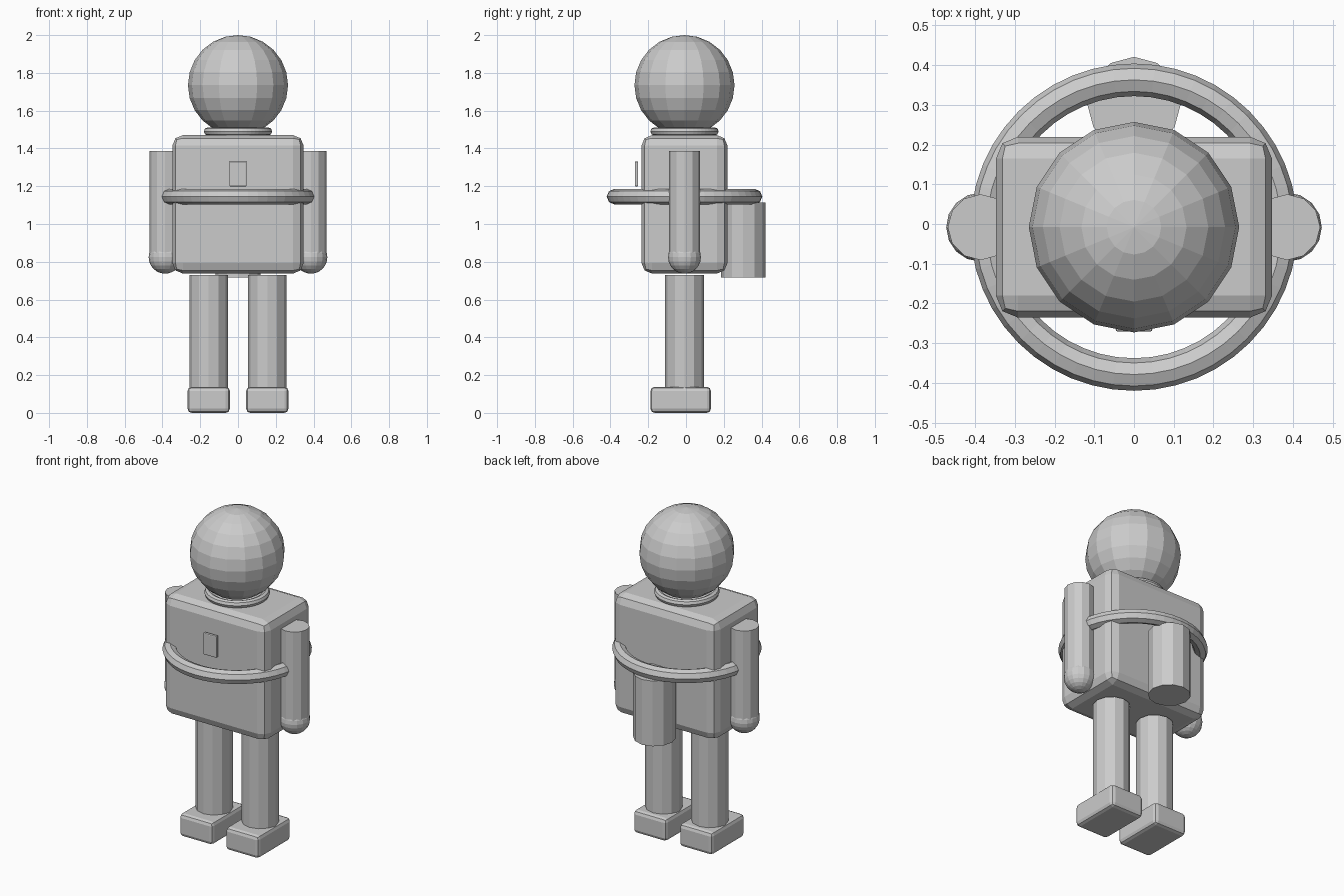
import bpy, math

if "Cube" in bpy.data.objects:
    bpy.data.objects.remove(bpy.data.objects["Cube"])

Y = -0.008  # depth of the body axis

grey = bpy.data.materials.new("light_grey")
grey.diffuse_color = (0.6, 0.6, 0.6, 1)
grey.use_nodes = True
grey.node_tree.nodes["Principled BSDF"].inputs["Base Color"].default_value = grey.diffuse_color


def finish(name):
    ob = bpy.context.object
    ob.name = name
    ob.data.materials.append(grey)
    return ob


def box(name, center, size, bevel, segments):
    bpy.ops.mesh.primitive_cube_add(size=1, location=center)
    ob = finish(name)
    ob.scale = size
    bpy.ops.object.transform_apply(location=False, rotation=False, scale=True)
    mod = ob.modifiers.new("rounded_edges", 'BEVEL')
    mod.width = bevel
    mod.segments = segments


def cylinder(name, x, y, z0, z1, radius):
    bpy.ops.mesh.primitive_cylinder_add(vertices=12, radius=radius, depth=z1 - z0,
                                        location=(x, y, (z0 + z1) / 2))
    finish(name)


def ball(name, x, z, radius):
    bpy.ops.mesh.primitive_uv_sphere_add(segments=16, ring_count=12, radius=radius,
                                         location=(x, Y, z))
    finish(name)


def ring(name, z, major, minor):
    bpy.ops.mesh.primitive_torus_add(major_segments=48, minor_segments=8,
                                     major_radius=major, minor_radius=minor,
                                     location=(0, Y, z))
    finish(name)


# Head, neck and torso
ball("head", 0, 1.735, 0.265)
ring("neck_ring", 1.49, 0.159, 0.022)
box("torso", (0, Y, 1.104), (0.695, 0.455, 0.732), 0.055, 2)
ring("waist_ring", 1.145, 0.371, 0.041)

# Chest panel floating in front and tank on the back
box("chest_panel", (0, -0.262, 1.265), (0.092, 0.018, 0.132), 0.005, 2)
cylinder("back_tank", 0, 0.303, 0.718, 1.115, 0.118)

# Limbs on both sides
for side, s in (("left", 1), ("right", -1)):
    cylinder(side + "_arm", s * 0.386, Y, 0.81, 1.387, 0.083)
    ball(side + "_hand", s * 0.386, 0.824, 0.087)
    cylinder(side + "_leg", s * 0.155, Y, 0.10, 0.73, 0.103)
    box(side + "_foot", (s * 0.155, -0.028, 0.069), (0.224, 0.32, 0.138), 0.022, 2)
